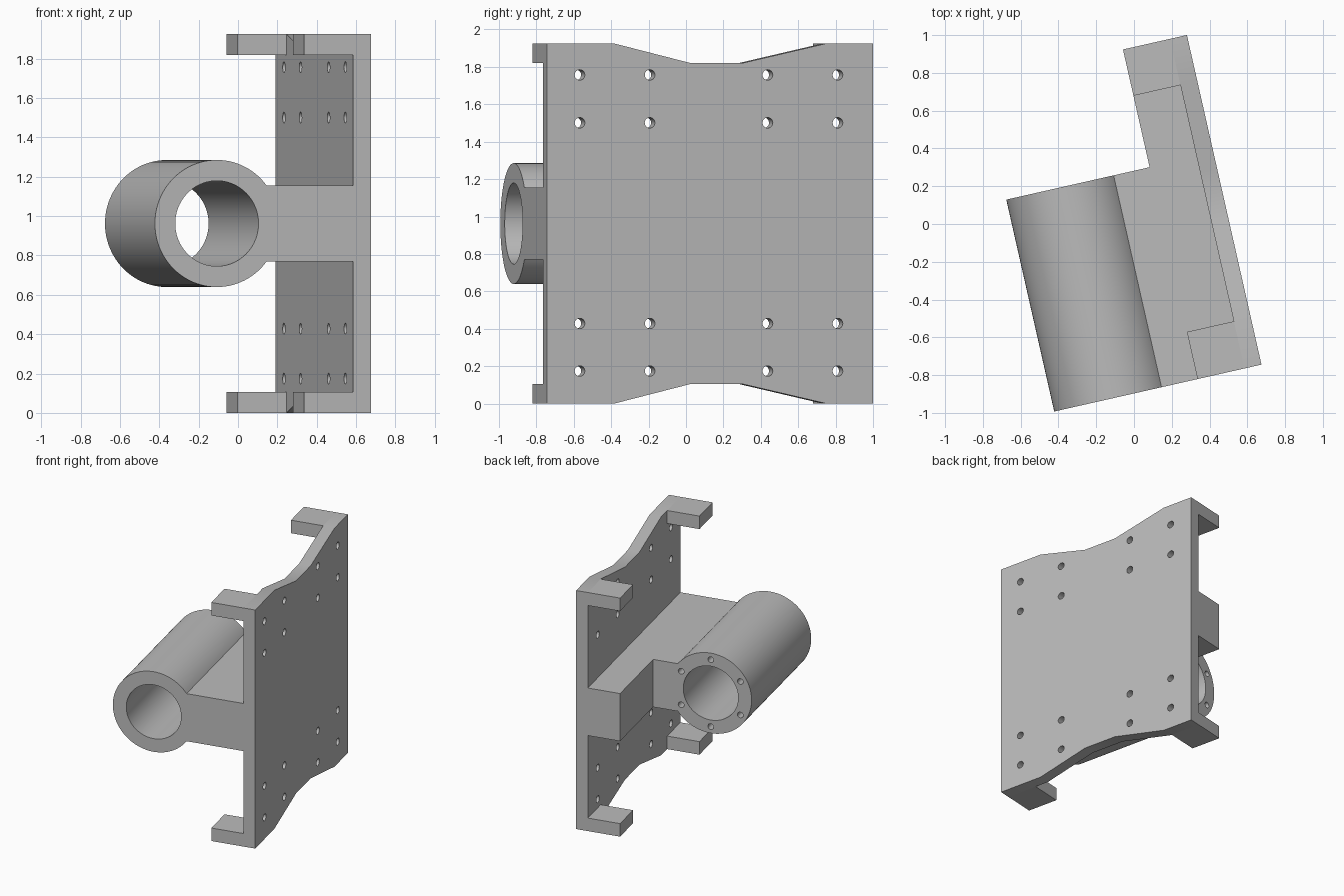
import bpy, bmesh, math
from mathutils import Matrix, Vector

cube = bpy.data.objects.get("Cube")
if cube:
    bpy.data.objects.remove(cube, do_unlink=True)

grey = bpy.data.materials.new("plain grey")
grey.use_nodes = True
grey.diffuse_color = (0.5, 0.5, 0.5, 1)
grey.node_tree.nodes["Principled BSDF"].inputs["Base Color"].default_value = (0.5, 0.5, 0.5, 1)

TURN = Matrix.Rotation(math.radians(12.75), 4, 'Z')
HEIGHT, MID = 1.925, 0.9625
FRONT, BACK = -0.875, 0.914          # ends of the plate
INNER, OUTER, LIP = 0.402, 0.494, 0.147
TUBE_X, TUBE_BACK = -0.308, 0.275


def make(name, bm):
    bmesh.ops.recalc_face_normals(bm, faces=bm.faces)
    mesh = bpy.data.meshes.new(name)
    bm.to_mesh(mesh)
    bm.free()
    mesh.materials.append(grey)
    ob = bpy.data.objects.new(name, mesh)
    bpy.context.scene.collection.objects.link(ob)
    ob.matrix_world = TURN
    return ob


def prism(name, points, shift):
    """Extrude a flat outline along the shift vector."""
    bm = bmesh.new()
    face = bm.faces.new([bm.verts.new(p) for p in points])
    out = bmesh.ops.extrude_face_region(bm, geom=[face])
    moved = [g for g in out["geom"] if isinstance(g, bmesh.types.BMVert)]
    bmesh.ops.translate(bm, verts=moved, vec=Vector(shift))
    return make(name, bm)


def rods(name, centres, axis, radius, length, sides):
    """One mesh holding a cylinder at every centre."""
    bm = bmesh.new()
    turn = Vector((0, 0, 1)).rotation_difference(Vector(axis)).to_matrix().to_4x4()
    for c in centres:
        bmesh.ops.create_cone(bm, cap_ends=True, segments=sides, radius1=radius,
                              radius2=radius, depth=length,
                              matrix=Matrix.Translation(c) @ turn)
    return make(name, bm)


def combine(ob, other, operation):
    """Apply a boolean and remove the second object."""
    other.hide_render = True
    mod = ob.modifiers.new("combine", 'BOOLEAN')
    mod.object, mod.operation, mod.solver = other, operation, 'EXACT'
    bpy.context.view_layer.update()
    graph = bpy.context.evaluated_depsgraph_get()
    mesh = bpy.data.meshes.new_from_object(ob.evaluated_get(graph))
    ob.modifiers.clear()
    ob.data = mesh
    bpy.data.objects.remove(other, do_unlink=True)


# Mounting plate with a shallow dip in its top and bottom edges
top = [(FRONT, HEIGHT), (-0.505, HEIGHT), (-0.085, 1.82),
       (0.196, 1.82), (0.657, HEIGHT), (BACK, HEIGHT)]
outline = top + [(y, HEIGHT - z) for y, z in reversed(top)]
plate = prism("mounting_plate", [(INNER, y, z) for y, z in outline],
              (OUTER - INNER, 0, 0))
spots = [(0.45, y, z) for y in (-0.694, -0.31, 0.336, 0.72)
         for z in (0.174, 0.428, 1.501, 1.757)]
combine(plate, rods("plate_holes", spots, (1, 0, 0), 0.028, 0.4, 24), 'DIFFERENCE')

# Corner lips
lips = []
for end, y0, y1 in (("front", FRONT, -0.619), ("back", 0.663, BACK)):
    for level, z0 in (("bottom", 0), ("top", HEIGHT - 0.105)):
        corners = [(LIP, y0, z0), (INNER, y0, z0), (INNER, y1, z0), (LIP, y1, z0)]
        lips.append(prism(f"{end}_{level}_lip", corners, (0, 0, 0.105)))

# Tube joined to the plate by a stepped web
centre = (TUBE_X, (FRONT + TUBE_BACK) / 2, MID)
bracket = rods("tube_bracket", [centre], (0, 1, 0), 0.323, TUBE_BACK - FRONT, 96)
steps = [(-0.07, FRONT), (INNER, FRONT), (INNER, BACK),
         (LIP, BACK), (LIP, TUBE_BACK), (-0.07, TUBE_BACK)]
web = prism("web", [(x, y, MID - 0.192) for x, y in steps], (0, 0, 0.384))
combine(bracket, web, 'UNION')
combine(bracket, rods("bore", [centre], (0, 1, 0), 0.217, 2, 96), 'DIFFERENCE')

# Ring of blind bolt holes in the back of the tube
ring = []
for i in range(6):
    a = math.radians(90 + 60 * i)
    ring.append((TUBE_X + 0.27 * math.cos(a), TUBE_BACK, MID + 0.27 * math.sin(a)))
combine(bracket, rods("bolt_holes", ring, (0, 1, 0), 0.023, 0.3, 20), 'DIFFERENCE')

# Smooth the round surfaces, keep the corners sharp
bpy.ops.object.select_all(action='DESELECT')
for ob in (plate, bracket):
    ob.select_set(True)
bpy.context.view_layer.objects.active = bracket
bpy.ops.object.shade_smooth_by_angle(angle=math.radians(20))
